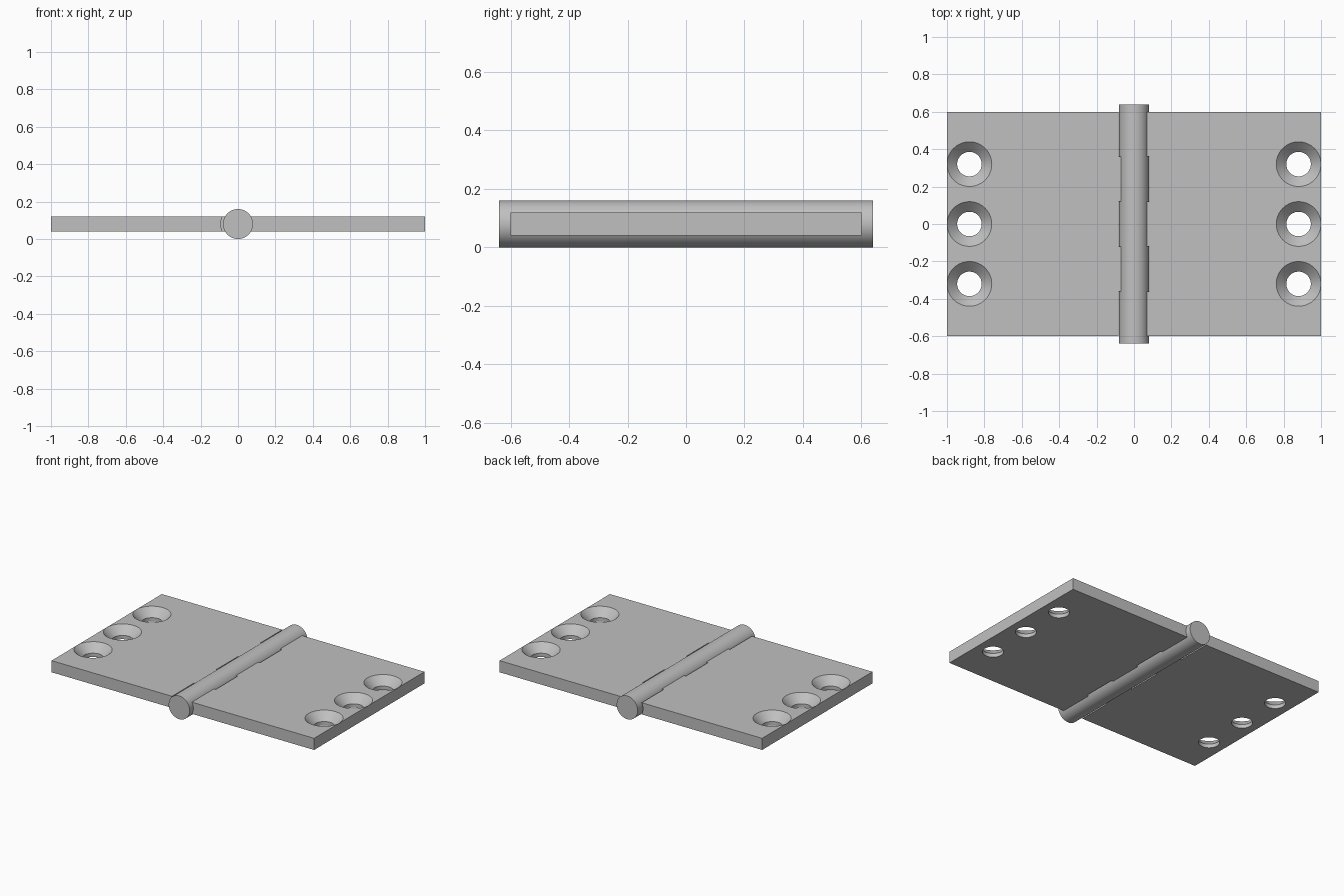
import bpy
import bmesh
import math
from mathutils import Matrix, Vector

cube = bpy.data.objects.get("Cube")
if cube:
    bpy.data.objects.remove(cube, do_unlink=True)

AXIS_Z = 0.08        # height of the hinge axis
PIN_R = 0.08
CLEAR_R = 0.092      # clearance around the other leaf's knuckles
HALF_Y = 0.6
KNUCKLE = 0.24
THICK = 0.08
TOP = AXIS_Z + THICK / 2
SCREW_X, SCREW_YS = 0.88, (-0.32, 0, 0.32)
SINK_R, HOLE_R = 0.1195, 0.0655

steel = bpy.data.materials.new("steel grey")
steel.use_nodes = True
GREY = (0.53, 0.53, 0.53, 1)
steel.diffuse_color = GREY
steel.node_tree.nodes["Principled BSDF"].inputs["Base Color"].default_value = GREY


def make_object(name, bm):
    bmesh.ops.recalc_face_normals(bm, faces=bm.faces)
    mesh = bpy.data.meshes.new(name)
    bm.to_mesh(mesh)
    bm.free()
    mesh.materials.append(steel)
    obj = bpy.data.objects.new(name, mesh)
    bpy.context.collection.objects.link(obj)
    return obj


def y_cylinder(name, radius, y0, y1):
    bm = bmesh.new()
    place = Matrix.Translation((0, (y0 + y1) / 2, AXIS_Z)) @ Matrix.Rotation(math.pi / 2, 4, "X")
    bmesh.ops.create_cone(bm, cap_ends=True, segments=64, radius1=radius,
                          radius2=radius, depth=y1 - y0, matrix=place)
    return make_object(name, bm)


def screw_cutter(x, y):
    """Straight hole widening into a 45 degree countersink, spun from a profile."""
    bm = bmesh.new()
    sink_z = TOP - (SINK_R - HOLE_R)
    profile = [(0, -0.05), (HOLE_R, -0.05), (HOLE_R, sink_z),
               (SINK_R, TOP), (SINK_R, TOP + 0.05), (0, TOP + 0.05)]
    verts = [bm.verts.new((x + r, y, z)) for r, z in profile]
    edges = [bm.edges.new(pair) for pair in zip(verts, verts[1:])]
    bmesh.ops.spin(bm, geom=verts + edges, cent=(x, y, 0), axis=(0, 0, 1),
                   angle=math.tau, steps=64)
    bmesh.ops.remove_doubles(bm, verts=bm.verts, dist=0.0001)
    return make_object("screw_cutter", bm)


def select_only(obj):
    bpy.ops.object.select_all(action="DESELECT")
    obj.select_set(True)
    bpy.context.view_layer.objects.active = obj


def smooth(obj):
    select_only(obj)
    bpy.ops.object.shade_smooth_by_angle(angle=math.radians(30))


def cut(obj, cutter):
    cutter.hide_render = True
    mod = obj.modifiers.new("cut", "BOOLEAN")
    mod.operation = "DIFFERENCE"
    mod.solver = "EXACT"
    mod.object = cutter
    select_only(obj)
    bpy.ops.object.modifier_apply(modifier=mod.name)
    bpy.data.objects.remove(cutter, do_unlink=True)


def make_leaf(name, side, cleared):
    """Flat plate reaching into the barrel, notched at the other leaf's knuckles."""
    inner = 0.03
    bm = bmesh.new()
    place = Matrix.Translation((side * (1 + inner) / 2, 0, AXIS_Z))
    size = Matrix.Diagonal(Vector((1 - inner, 2 * HALF_Y, THICK, 1)))
    bmesh.ops.create_cube(bm, size=1, matrix=place @ size)
    leaf = make_object(name, bm)
    for i in cleared:
        y0 = -HALF_Y + i * KNUCKLE
        y1 = y0 + KNUCKLE
        # End notches run out past the plate edge
        y0 -= 0.1 if i == 0 else 0
        y1 += 0.1 if i == 4 else 0
        cut(leaf, y_cylinder("knuckle_cutter", CLEAR_R, y0, y1))
    for y in SCREW_YS:
        cut(leaf, screw_cutter(side * SCREW_X, y))
    smooth(leaf)


# Two leaves with alternating knuckles
make_leaf("left_leaf", 1, (1, 3))
make_leaf("right_leaf", -1, (0, 2, 4))

# Barrel with the pin ends standing proud of the leaves
smooth(y_cylinder("hinge_barrel", PIN_R, -HALF_Y - 0.04, HALF_Y + 0.04))
